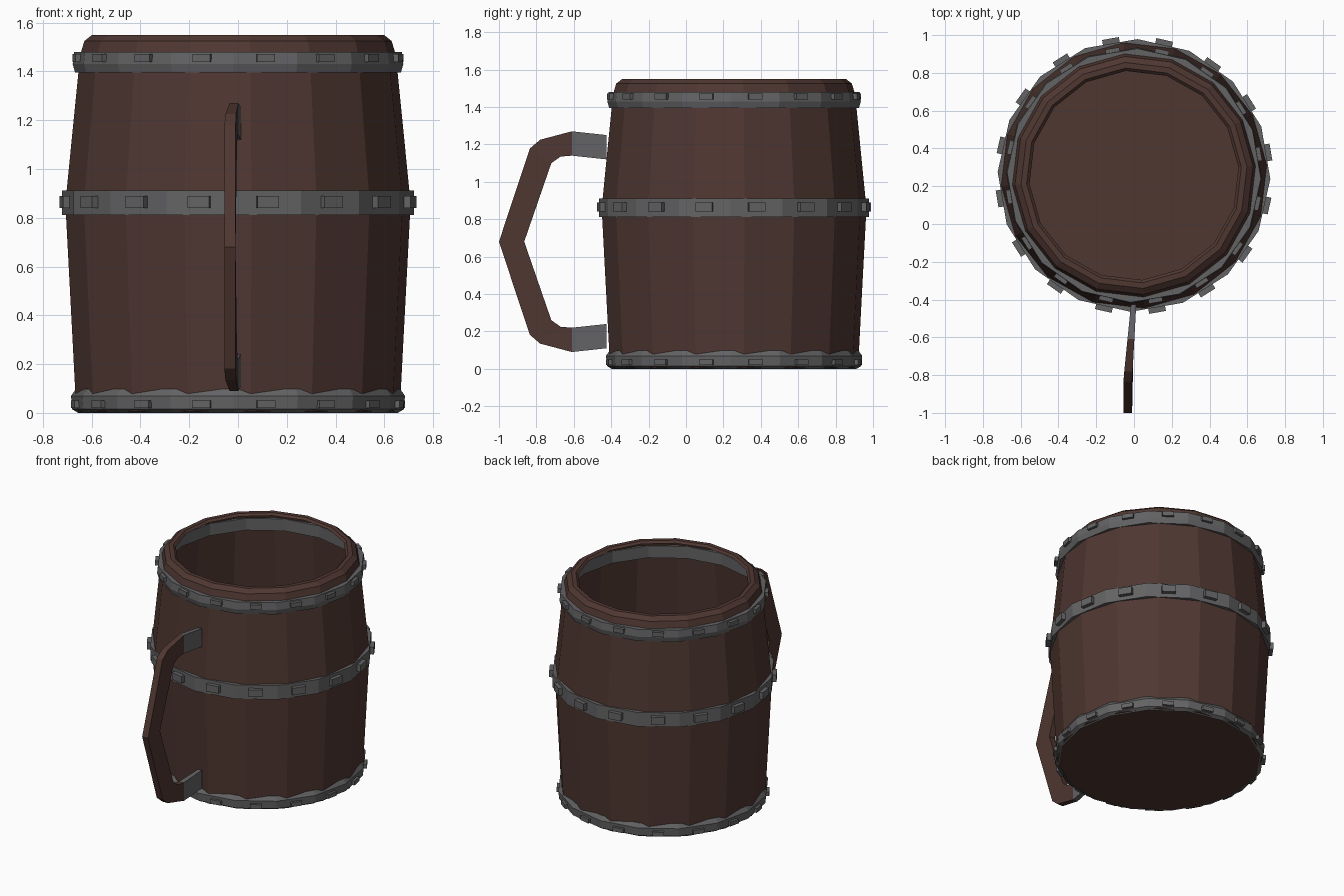
import bpy, bmesh
from math import sin, cos, radians
from mathutils import Matrix, Vector

if "Cube" in bpy.data.objects:
    bpy.data.objects.remove(bpy.data.objects["Cube"])

CY = 0.257      # mug axis in y
N = 16          # staves / hoop segments


def material(name, rgb):
    m = bpy.data.materials.new(name)
    m.diffuse_color = (*rgb, 1)
    m.use_nodes = True
    m.node_tree.nodes["Principled BSDF"].inputs["Base Color"].default_value = m.diffuse_color
    return m


WOOD = material("dark_wood", (0.078, 0.038, 0.031))
IRON = material("iron", (0.125, 0.125, 0.13))


def finish(name, bm, mat, normals=True):
    if normals:
        bmesh.ops.recalc_face_normals(bm, faces=bm.faces)
    me = bpy.data.meshes.new(name)
    bm.to_mesh(me)
    bm.free()
    me.materials.append(mat)
    ob = bpy.data.objects.new(name, me)
    bpy.context.collection.objects.link(ob)
    return ob


def lathe(name, profile, rot, mat, closed=False, floor=False):
    """Spin an (r, z) profile round the mug axis in N flat segments."""
    bm = bmesh.new()
    rings = []
    for r, z in profile:
        angles = [radians(rot + 360 / N * k) for k in range(N)]
        rings.append([bm.verts.new((r * cos(a), CY + r * sin(a), z)) for a in angles])
    pairs = list(zip(rings, rings[1:]))
    if closed:
        pairs.append((rings[-1], rings[0]))
    for lo, hi in pairs:
        for k in range(N):
            j = (k + 1) % N
            bm.faces.new((lo[k], lo[j], hi[j], hi[k]))
    if floor:
        bm.faces.new(rings[0][::-1])
    return finish(name, bm, mat, closed)


def rivets(name, r, z, w, h):
    """Ring of small blocks, one in the middle of each hoop segment."""
    bm = bmesh.new()
    for k in range(N):
        m = (Matrix.Translation((0, CY, 0))
             @ Matrix.Rotation(radians(-1.5 + 360 / N * (k + 0.5)), 4, 'Z')
             @ Matrix.Translation((r, 0, z)) @ Matrix.Diagonal((0.035, w, h, 1)))
        bmesh.ops.create_cube(bm, size=1, matrix=m)
    return finish(name, bm, IRON)


# Barrel body with floor, open at the top
lathe("barrel_body", [(0.665, 0.005), (0.71, 0.86), (0.655, 1.41)], 4.5, WOOD, floor=True)

# Sloping wooden rim
lathe("rim", [(0.65, 1.465), (0.632, 1.525), (0.6, 1.55), (0.57, 1.55), (0.555, 1.535)], 4.5, WOOD)

# Iron hoops and their rivets
lathe("bottom_hoop", [(0.655, 0), (0.68, 0.015), (0.685, 0.07), (0.665, 0.098), (0.65, 0.098)],
      -1.5, IRON, closed=True)
lathe("middle_hoop", [(0.69, 0.812), (0.722, 0.812), (0.722, 0.912), (0.69, 0.912)],
      -1.5, IRON, closed=True)
lathe("top_hoop", [(0.635, 1.395), (0.668, 1.395), (0.678, 1.43), (0.672, 1.48), (0.635, 1.48)],
      -1.5, IRON, closed=True)
rivets("bottom_rivets", 0.67, 0.035, 0.075, 0.03)
rivets("middle_rivets", 0.718, 0.865, 0.09, 0.05)
rivets("top_rivets", 0.665, 1.455, 0.075, 0.032)

# Handle: pairs of outer / inner (y, z) points, mirrored about z = 0.68
half = [((-0.425, 1.25), (-0.425, 1.12)), ((-0.61, 1.27), (-0.61, 1.14)),
        ((-0.78, 1.225), (-0.67, 1.135)), ((-0.835, 1.178), (-0.72, 1.10))]
middle = [((-1.0, 0.68), (-0.865, 0.68))]
mirrored = [tuple((y, 1.36 - z) for y, z in p) for p in reversed(half)]
stations = half + middle + mirrored


def offset(y):
    """Slight sideways lean of the handle: centre x and half thickness."""
    t = min(1, max(0, (-0.425 - y) / 0.4))
    return -0.002 - 0.031 * t, 0.014 + 0.009 * t


def strap(name, pts, mat):
    bm = bmesh.new()
    loops = []
    for (yo, zo), (yi, zi) in pts:
        loop = []
        for y, z, s in ((yo, zo, -1), (yo, zo, 1), (yi, zi, 1), (yi, zi, -1)):
            c, t = offset(y)
            loop.append(bm.verts.new((c + s * t, y, z)))
        loops.append(loop)
    for a, b in zip(loops, loops[1:]):
        for k in range(4):
            j = (k + 1) % 4
            bm.faces.new((a[k], a[j], b[j], b[k]))
    bm.faces.new(loops[0])
    bm.faces.new(loops[-1][::-1])
    return finish(name, bm, mat)


strap("handle_grip", stations[1:-1], WOOD)
strap("handle_top_bracket", stations[:2], IRON)
strap("handle_bottom_bracket", stations[-2:], IRON)
